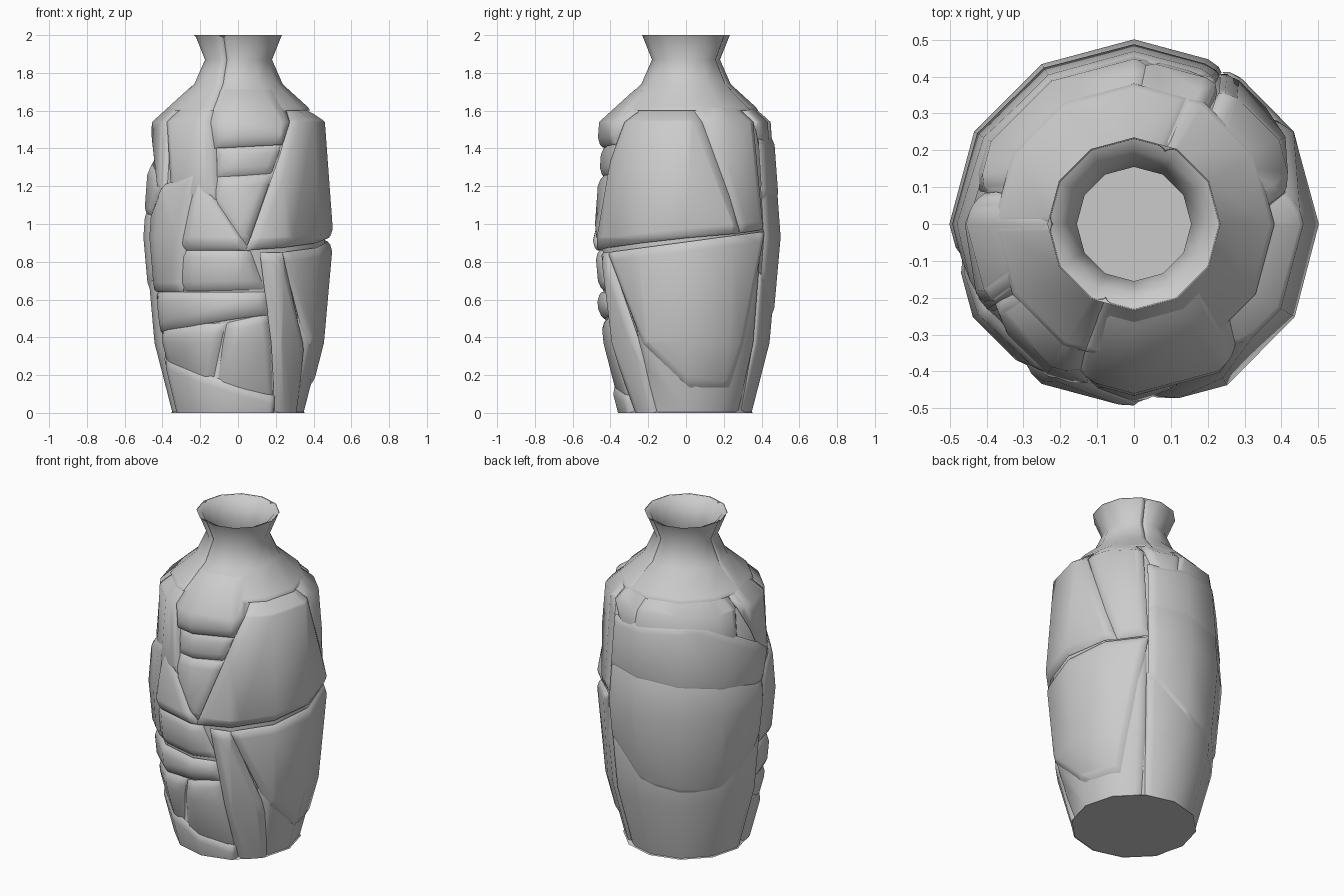
import bpy, bmesh
from math import sin, cos, radians
from mathutils import Vector

if "Cube" in bpy.data.objects:
    bpy.data.objects.remove(bpy.data.objects["Cube"])

SIDES = 12
PROFILE = [(0.36, 0), (0.455, 0.37), (0.505, 0.93), (0.46, 1.54),
           (0.24, 1.74), (0.183, 1.87), (0.235, 2.0)]


def radius(z):
    for (r0, z0), (r1, z1) in zip(PROFILE, PROFILE[1:]):
        if z <= z1:
            return r0 + (r1 - r0) * (z - z0) / (z1 - z0)
    return PROFILE[-1][0]


def radial(phi):
    # 0 = front, 90 = right, 180 = back, 270 = left
    return Vector((sin(radians(phi)), -cos(radians(phi)), 0))


def surf(phi, z):
    return radial(phi) * radius(z) + Vector((0, 0, z))


def lathe(profile):
    bm = bmesh.new()
    rings = []
    for r, z in profile:
        if r == 0:
            rings.append([bm.verts.new((0, 0, z))] * SIDES)
        else:
            rings.append([bm.verts.new(radial(i * 360 / SIDES) * r + Vector((0, 0, z)))
                          for i in range(SIDES)])
    for a, b in zip(rings, rings[1:]):
        for i in range(SIDES):
            j = (i + 1) % SIDES
            vs = list(dict.fromkeys([a[i], a[j], b[j], b[i]]))
            bm.faces.new(vs)
    return bm


def finish(bm, name, angle=60):
    me = bpy.data.meshes.new(name)
    bm.to_mesh(me)
    bm.free()
    ob = bpy.data.objects.new(name, me)
    bpy.context.collection.objects.link(ob)
    bpy.ops.object.select_all(action='DESELECT')
    ob.select_set(True)
    bpy.context.view_layer.objects.active = ob
    bpy.ops.object.shade_smooth_by_angle(angle=radians(angle))


def bisect(bm, co, no, clear):
    bmesh.ops.bisect_plane(bm, geom=bm.verts[:] + bm.edges[:] + bm.faces[:], dist=1e-5,
                           plane_co=co, plane_no=no, clear_inner=clear)


def shard(name, corners, recess=0.0, sink=0.026, width=0.05):
    """Cut a convex piece (angle, height corners) from the vase wall and round its rim inward."""
    bm = lathe(PROFILE)
    n = len(corners)
    phi_c = (min(c[0] for c in corners) + max(c[0] for c in corners)) / 2
    centre = surf(sum(c[0] for c in corners) / n, sum(c[1] for c in corners) / n)
    bisect(bm, (0, 0, 0), radial(phi_c), True)
    planes = []
    for a, b in zip(corners, corners[1:] + corners[:1]):
        if a[1] == b[1] and a[1] in (0, 2):
            continue
        pa, pb = surf(*a), surf(*b)
        no = (pb - pa).cross(radial((a[0] + b[0]) / 2)).normalized()
        if no.dot(centre - pa) < 0:
            no = -no
        bisect(bm, pa, no, True)
        planes.append((pa, no))
    for co, no in planes:
        for t in (0.3, 1):
            bisect(bm, co + no * width * t, no, False)
    for v in bm.verts:
        d = min(no.dot(v.co - co) for co, no in planes)
        t = max(0, 1 - max(d, 0) / width)
        r = Vector((v.co.x, v.co.y, 0))
        v.co -= r.normalized() * (recess + sink * t ** 2)
    finish(bm, name)


# inner body: base, wall behind the cracks, rim and hollow inside
finish(lathe([(0, 0), (0.355, 0), (0.335, 0.015), (0.415, 0.37), (0.462, 0.93), (0.42, 1.52),
              (0.21, 1.71), (0.165, 1.87), (0.215, 1.985), (0.235, 2.0), (0.2, 1.985),
              (0.155, 1.87), (0.19, 1.7), (0.39, 1.5), (0.43, 0.93), (0.38, 0.37),
              (0.31, 0.06), (0, 0.06)]), "inner_body", 75)

# front shards: corners, recess
FRONT = [
    ([(-76, 0), (36, 0), (34, .09), (-76, .31)], 0),
    ([(15, .85), (30, .85), (57, .33), (65, 0), (35, 0)], 0),
    ([(-76, .45), (-9, .48), (-22, .12), (-76, .25)], 0.015),
    ([(-9, .48), (22, .53), (35, .05), (-22, .1)], 0.018),
    ([(-78, .64), (20, .64), (23, .52), (-76, .42)], 0.006),
    ([(-46, .64), (20, .65), (9, .86), (-46, .88)], 0.018),
    ([(-43, .86), (8, .86), (-28, 1.27)], 0.004),
]
FRONT_UPPER = [
    ([(-41, .64), (-28, 1.28), (-58, 1.21), (-80, 1.06), (-80, .64)], 0),
    ([(6, .86), (25, 1.26), (-15, 1.25), (-19, 1.12)], 0.018),
    ([(-16, 1.24), (25, 1.26), (34, 1.43), (-17, 1.41)], 0.022),
    ([(-17, 1.4), (33, 1.42), (46, 1.6), (58, 1.755), (-28, 1.755)], 0),
    ([(-14, 1.12), (-70, 1.1), (-62, 1.56), (-68, 1.76), (-27, 1.75), (-16, 1.4)], 0.012),
    ([(-58, 1.1), (-78, 1.0), (-78, 1.76), (-58, 1.76)], 0.014),
]
# right side shards
RIGHT = [
    ([(5, .86), (128, .95), (97, 1.6), (45, 1.6)], 0),
    ([(127, .95), (150, .97), (147, 1.55), (130, 1.76), (97, 1.6)], 0.005),
    ([(29, .85), (150, .96), (143, .6), (130, .12), (92, .12), (58, .35)], 0),
    ([(57, 0), (149, 0), (149, .9), (50, .5)], 0.013),
]
# back and left side shards
BACK = [
    ([(150, .7), (185, .46), (228, .42), (252, .48), (282, .72), (284, 1.06), (225, 1.19), (150, 1.2)], 0.004),
    ([(149, 0), (285, 0), (285, .74), (149, .74)], 0.013),
    ([(150, 1.13), (284, 1.03), (298, 1.2), (225, 1.5), (150, 1.45)], 0),
    ([(165, 1.3), (258, 1.25), (258, 1.56), (235, 1.77), (184, 1.77)], 0.012),
    ([(258, 1.2), (299, 1.16), (300, 1.55), (292, 1.77), (235, 1.77), (257, 1.56)], 0.005),
    ([(148, 1.35), (176, 1.35), (184, 1.77), (130, 1.77), (147, 1.55)], 0.01),
]
for side, group in (("front", FRONT), ("front_upper", FRONT_UPPER),
                    ("right", RIGHT), ("back", BACK)):
    for i, (corners, recess) in enumerate(group):
        shard(f"{side}_shard_{i + 1}", corners, recess)

# neck shards run down under the shoulder shards
for i, (a, b) in enumerate(((-21, 157), (157, 270), (270, 339))):
    shard(f"neck_shard_{i + 1}", [(a, 1.6), (b, 1.6), (b, 2), (a, 2)], 0.003, 0.01, 0.02)
